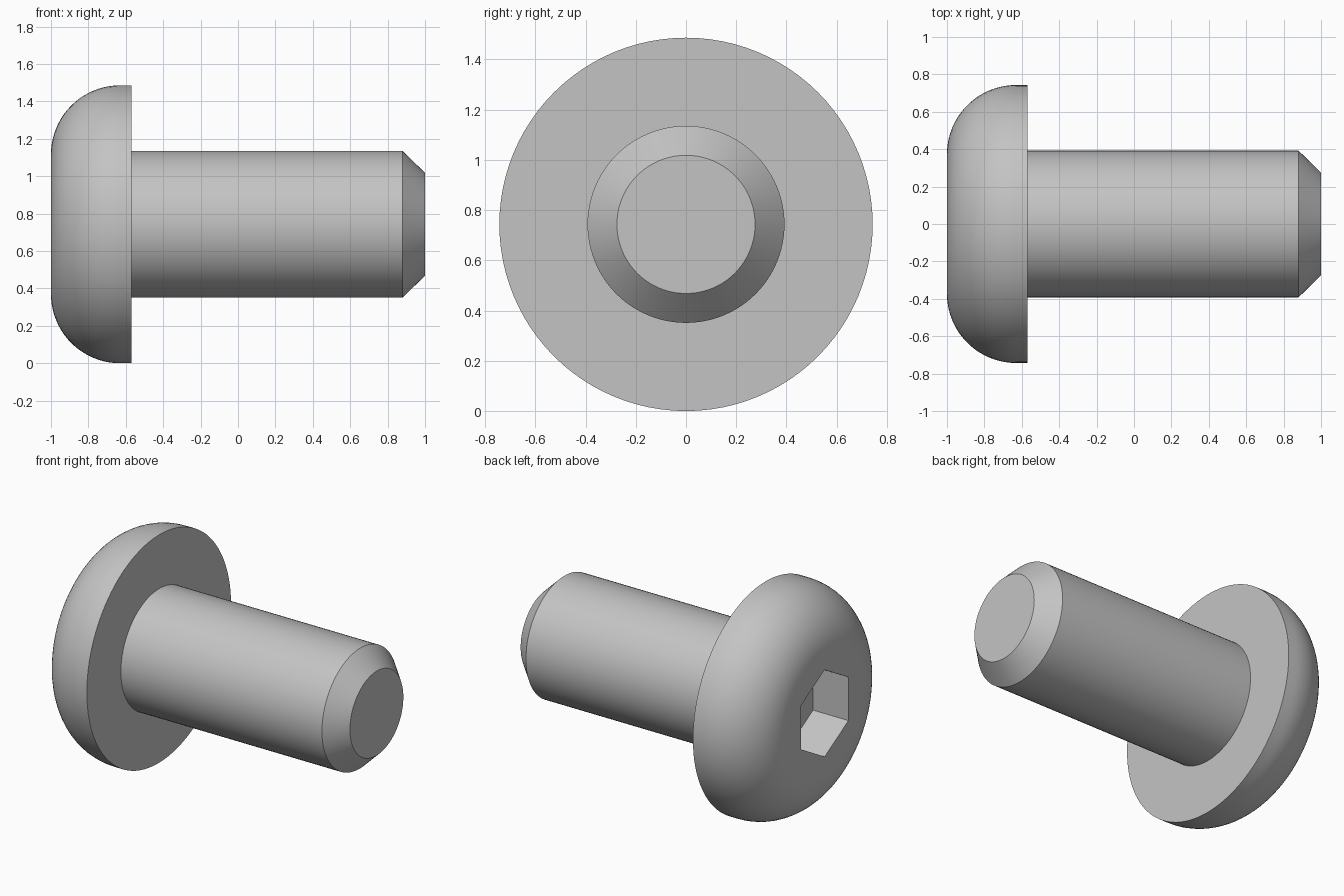
import bpy
import bmesh
from math import sin, cos, pi, radians

if "Cube" in bpy.data.objects:
    bpy.data.objects.remove(bpy.data.objects["Cube"], do_unlink=True)

SEGMENTS = 96            # divisible by six, so the socket corners are exact
HEAD_R, SHAFT_R, TIP_R = 0.743, 0.392, 0.275
FACE_X, SEAT_X, CHAMFER_X, TIP_X = -1.0, -0.57, 0.88, 1.0
ROUND_R = 0.37           # rounding of the head
ARC_STEPS = 20
SOCKET_R, SOCKET_DEPTH = 0.283, 0.255


def circle(radius):
    return lambda angle: radius


def hexagon(corner_radius):
    """Polar radius of a hexagon with corners at the top and bottom."""
    apothem = corner_radius * cos(pi / 6)
    return lambda angle: apothem / cos(angle % (pi / 3) - pi / 6)


def lathe(name, sections, material):
    """Skin rings around the x axis and cap both ends."""
    bm = bmesh.new()
    angles = [2 * pi * i / SEGMENTS for i in range(SEGMENTS)]
    rings = [[bm.verts.new((x, r(a) * sin(a), HEAD_R + r(a) * cos(a)))
              for a in angles] for x, r in sections]
    for a, b in zip(rings, rings[1:]):
        for i in range(SEGMENTS):
            j = (i + 1) % SEGMENTS
            bm.faces.new((a[i], a[j], b[j], b[i]))
    bm.faces.new(rings[0])
    bm.faces.new(rings[-1])
    bmesh.ops.recalc_face_normals(bm, faces=bm.faces)
    mesh = bpy.data.meshes.new(name)
    bm.to_mesh(mesh)
    bm.free()
    mesh.materials.append(material)
    obj = bpy.data.objects.new(name, mesh)
    bpy.context.collection.objects.link(obj)
    bpy.ops.object.select_all(action='DESELECT')
    obj.select_set(True)
    bpy.context.view_layer.objects.active = obj
    bpy.ops.object.shade_smooth_by_angle(angle=radians(30))
    return obj


# Plain steel
steel = bpy.data.materials.new("grey steel")
steel.use_nodes = True
colour = (0.55, 0.55, 0.55, 1)
steel.diffuse_color = colour
steel.node_tree.nodes["Principled BSDF"].inputs["Base Color"].default_value = colour

# Hexagonal socket, from its floor out to the head face
socket = [(FACE_X + SOCKET_DEPTH, hexagon(SOCKET_R)), (FACE_X, hexagon(SOCKET_R))]

# Rounded head with a short straight rim
head = []
for k in range(ARC_STEPS + 1):
    t = k / ARC_STEPS * pi / 2
    head.append((FACE_X + ROUND_R * (1 - cos(t)),
                 circle(HEAD_R - ROUND_R * (1 - sin(t)))))
head.append((SEAT_X, circle(HEAD_R)))

# Shaft with a chamfered tip
shaft = [(SEAT_X, circle(SHAFT_R)), (CHAMFER_X, circle(SHAFT_R)), (TIP_X, circle(TIP_R))]

lathe("button_head_screw", socket + head + shaft, steel)
